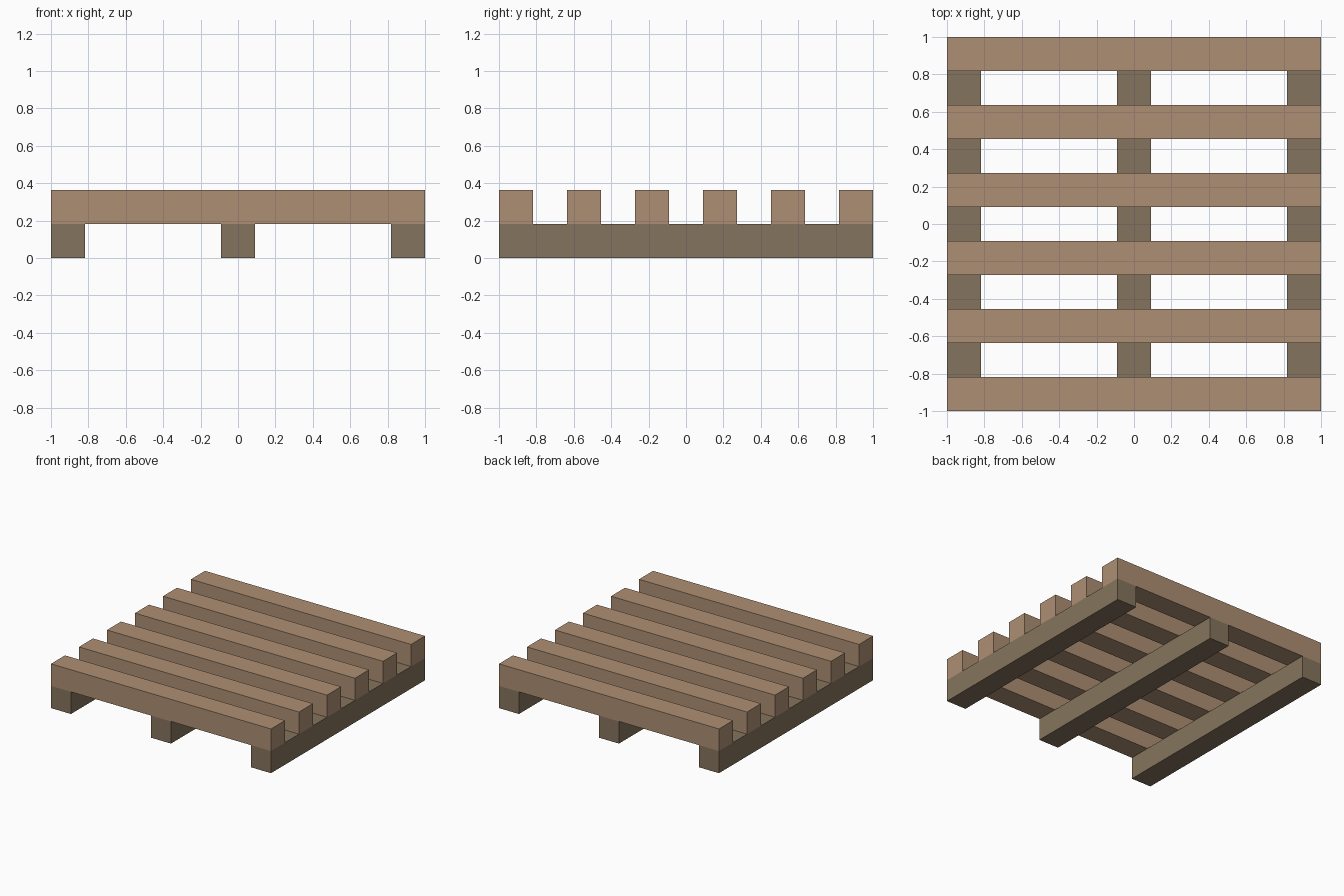
import bpy

cube = bpy.data.objects.get("Cube")
if cube:
    bpy.data.objects.remove(cube, do_unlink=True)

BEAM = 2 / 11  # square section of every timber


def make_material(name, rgb):
    mat = bpy.data.materials.new(name)
    mat.use_nodes = True
    color = (*rgb, 1)
    mat.diffuse_color = color
    mat.node_tree.nodes["Principled BSDF"].inputs["Base Color"].default_value = color
    return mat


def beam(name, size, center, mat):
    bpy.ops.mesh.primitive_cube_add(size=1, location=center)
    obj = bpy.context.object
    obj.name = obj.data.name = name
    obj.scale = size
    bpy.ops.object.transform_apply(location=False, rotation=False, scale=True)
    obj.data.materials.append(mat)
    return obj


light_wood = make_material("light_wood", (0.42, 0.275, 0.175))
dark_wood = make_material("dark_wood", (0.235, 0.175, 0.11))

# Three runners from front to back
edge = 1 - BEAM / 2
for side, x in (("right", -edge), ("middle", 0), ("left", edge)):
    beam(side + "_runner", (BEAM, 2, BEAM), (x, 0, BEAM / 2), dark_wood)

# Six evenly spaced slats across the top
for i in range(6):
    y = -edge + i * 2 * BEAM
    beam(f"slat_{i + 1}", (2, BEAM, BEAM), (0, y, BEAM * 1.5), light_wood)
